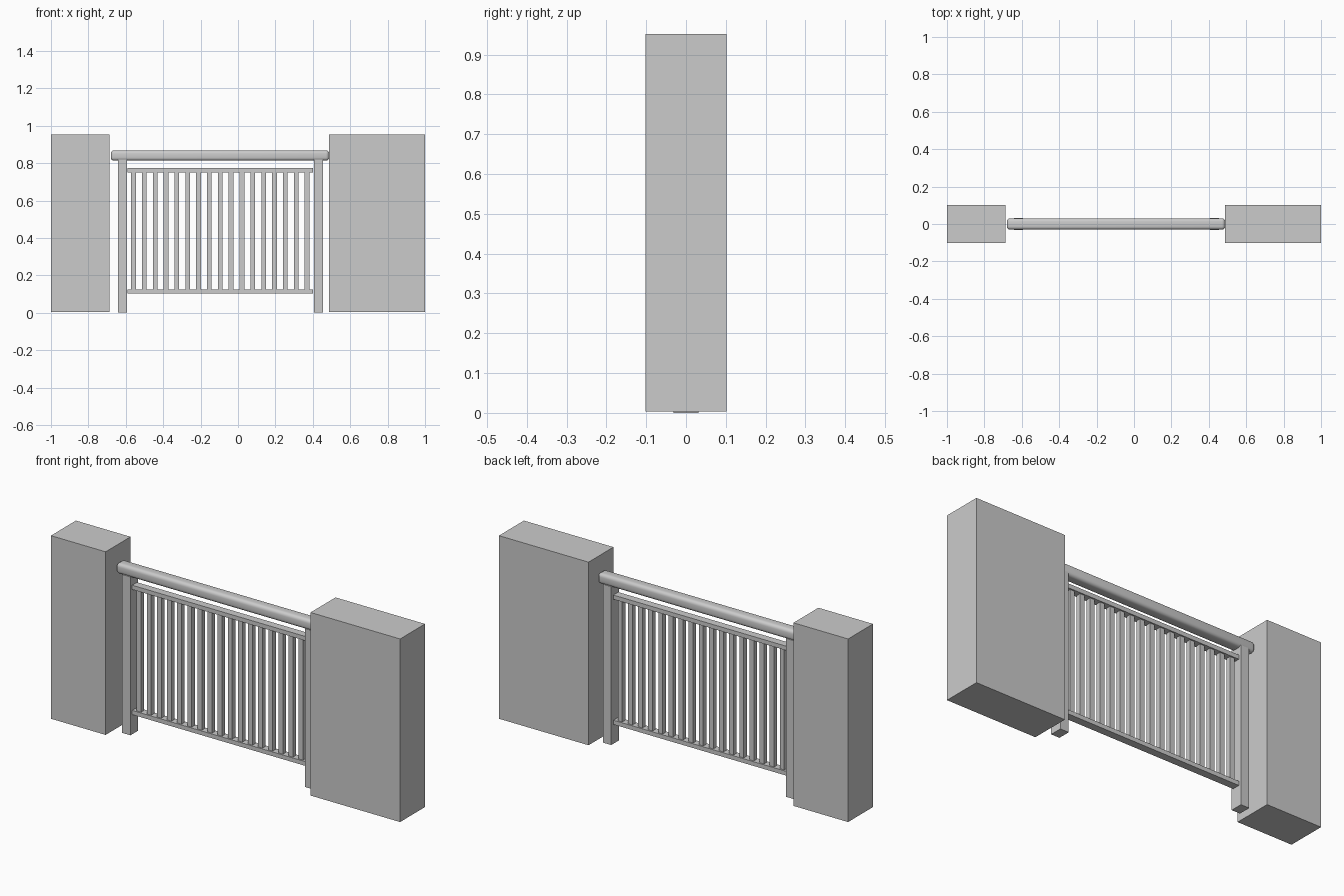
import bpy

if "Cube" in bpy.data.objects:
    bpy.data.objects.remove(bpy.data.objects["Cube"])


def box(name, x, y, z, bevel=0.0):
    """Box from (min, max) ranges, optionally with rounded edges."""
    bpy.ops.mesh.primitive_cube_add(
        size=1, location=[(a + b) / 2 for a, b in (x, y, z)])
    ob = bpy.context.object
    ob.name = name
    ob.scale = [b - a for a, b in (x, y, z)]
    bpy.ops.object.transform_apply(location=False, rotation=False, scale=True)
    if bevel:
        mod = ob.modifiers.new("rounding", 'BEVEL')
        mod.width = bevel
        mod.segments = 4
        bpy.ops.object.modifier_apply(modifier=mod.name)
        bpy.ops.object.shade_smooth_by_angle()
    return ob


# Solid walls either side
box("left_wall", (-1.0, -0.687), (-0.102, 0.102), (0.004, 0.952))
box("right_wall", (0.487, 1.0), (-0.102, 0.102), (0.004, 0.952))

# Rounded handrail on two posts
box("handrail", (-0.68, 0.487), (-0.03, 0.03), (0.813, 0.868), 0.017)
for name, x in (("left_post", -0.618), ("right_post", 0.43)):
    box(name, (x - 0.024, x + 0.024), (-0.032, 0.032), (0, 0.82))

# Horizontal rails holding the balusters
for name, z in (("bottom_rail", 0.114), ("top_rail", 0.762)):
    box(name, (-0.592, 0.402), (-0.02, 0.02), (z - 0.011, z + 0.011))

# Evenly spaced balusters
for i in range(17):
    x = -0.559 + i * 0.058
    box(f"baluster_{i + 1}", (x - 0.0125, x + 0.0125),
        (-0.0125, 0.0125), (0.125, 0.751))
